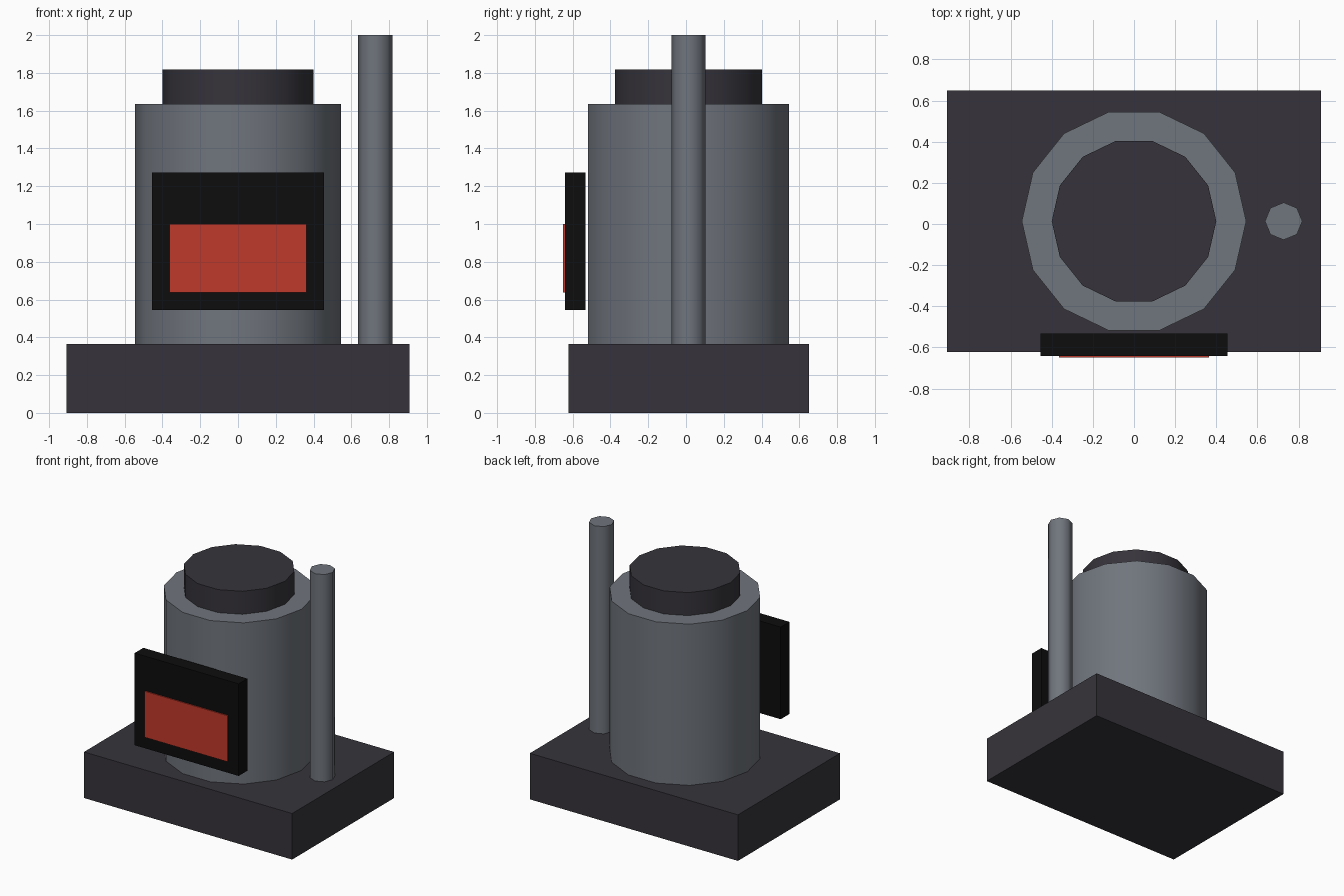
import bpy
import math

if "Cube" in bpy.data.objects:
    bpy.data.objects.remove(bpy.data.objects["Cube"])

CY = 0.0136  # depth centre of the base and cylinders


def material(name, rgb):
    m = bpy.data.materials.new(name)
    m.diffuse_color = (*rgb, 1)
    m.use_nodes = True
    m.node_tree.nodes["Principled BSDF"].inputs["Base Color"].default_value = m.diffuse_color
    return m


charcoal = material("charcoal", (0.037, 0.034, 0.043))
steel = material("steel_grey", (0.162, 0.178, 0.205))
black = material("black", (0.004, 0.004, 0.004))
red = material("red", (0.527, 0.041, 0.024))


def box(name, x, y0, y1, z0, z1, mat):
    """Box symmetric in x, with given y and z ranges."""
    bpy.ops.mesh.primitive_cube_add(size=1, location=(0, (y0 + y1) / 2, (z0 + z1) / 2))
    ob = bpy.context.object
    ob.name = name
    ob.scale = (2 * x, y1 - y0, z1 - z0)
    bpy.ops.object.transform_apply(location=False, rotation=False, scale=True)
    ob.data.materials.append(mat)


def cylinder(name, sides, radius, x, z0, z1, mat):
    """Upright smooth cylinder with a vertex on the +x axis."""
    bpy.ops.mesh.primitive_cylinder_add(
        vertices=sides, radius=radius, depth=z1 - z0,
        location=(x, CY, (z0 + z1) / 2), rotation=(0, 0, math.pi / 2))
    ob = bpy.context.object
    ob.name = name
    bpy.ops.object.transform_apply(location=False, rotation=True, scale=False)
    ob.data.materials.append(mat)
    bpy.ops.object.shade_smooth_by_angle(angle=math.radians(60))


# Base slab
box("base", 0.909, CY - 0.6364, CY + 0.6364, 0, 0.3636, charcoal)

# Main drum, lid and side pipe
cylinder("drum", 14, 0.5455, 0, 0.3636, 1.6364, steel)
cylinder("lid", 14, 0.4, 0, 1.6364, 1.8182, charcoal)
cylinder("side_pipe", 8, 0.0909, 0.7273, 0.3636, 2.0, steel)

# Front panel with its thin coloured plate
box("front_panel", 0.4545, -0.641, -0.532, 0.5455, 1.2727, black)
box("panel_plate", 0.3636, -0.65, -0.641, 0.6364, 1.0, red)
